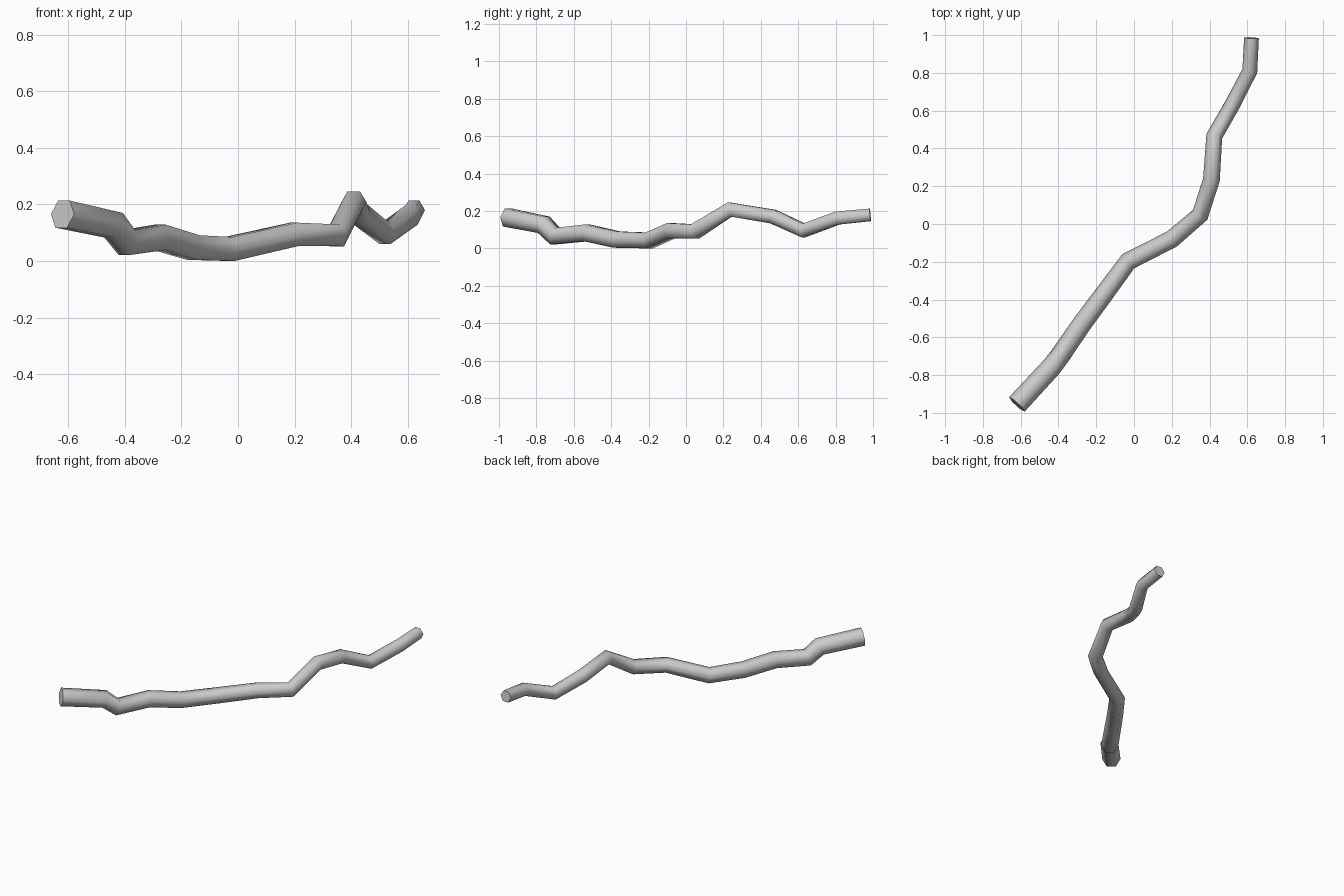
import bpy, bmesh, math
from mathutils import Vector

if "Cube" in bpy.data.objects:
    bpy.data.objects.remove(bpy.data.objects["Cube"])

# Centre line of the stick, thick end to thin end
path = [Vector(p) for p in [
    (-0.62, -0.955, 0.173), (-0.44, -0.76, 0.134), (-0.393, -0.70, 0.073),
    (-0.277, -0.53, 0.091), (-0.158, -0.37, 0.055), (-0.03, -0.197, 0.05),
    (0.2, -0.08, 0.102), (0.35, 0.048, 0.098), (0.41, 0.235, 0.216),
    (0.425, 0.465, 0.178), (0.52, 0.63, 0.103), (0.613, 0.81, 0.17),
    (0.622, 0.985, 0.187)]]
SIDES, R_START, R_END = 6, 0.056, 0.039
last = len(path) - 1

bm = bmesh.new()
rings = []
for i, p in enumerate(path):
    # Hexagonal ring, square to the averaged direction at each bend
    into = (p - path[i - 1]).normalized() if i else Vector()
    out = (path[i + 1] - p).normalized() if i < last else Vector()
    t = (into + out).normalized()
    side = t.cross(Vector((0, 0, 1))).normalized()
    up = side.cross(t)
    r = R_START + (R_END - R_START) * i / last
    rings.append([bm.verts.new(p + r * (math.cos(a) * side + math.sin(a) * up))
                  for a in (2 * math.pi * k / SIDES for k in range(SIDES))])

# Bark faces between rings, then the two cut ends
for a, b in zip(rings, rings[1:]):
    for k in range(SIDES):
        n = (k + 1) % SIDES
        bm.faces.new((a[k], a[n], b[n], b[k]))
bm.faces.new(rings[0])
bm.faces.new(rings[-1])
bmesh.ops.recalc_face_normals(bm, faces=bm.faces)

# Rest the stick on the ground
low = min(v.co.z for v in bm.verts)
bmesh.ops.translate(bm, verts=bm.verts, vec=(0, 0, -low))

mesh = bpy.data.meshes.new("stick")
bm.to_mesh(mesh)
bm.free()
stick = bpy.data.objects.new("stick", mesh)
bpy.context.collection.objects.link(stick)
bpy.context.view_layer.objects.active = stick
stick.select_set(True)
bpy.ops.object.shade_smooth_by_angle(angle=math.radians(70))
